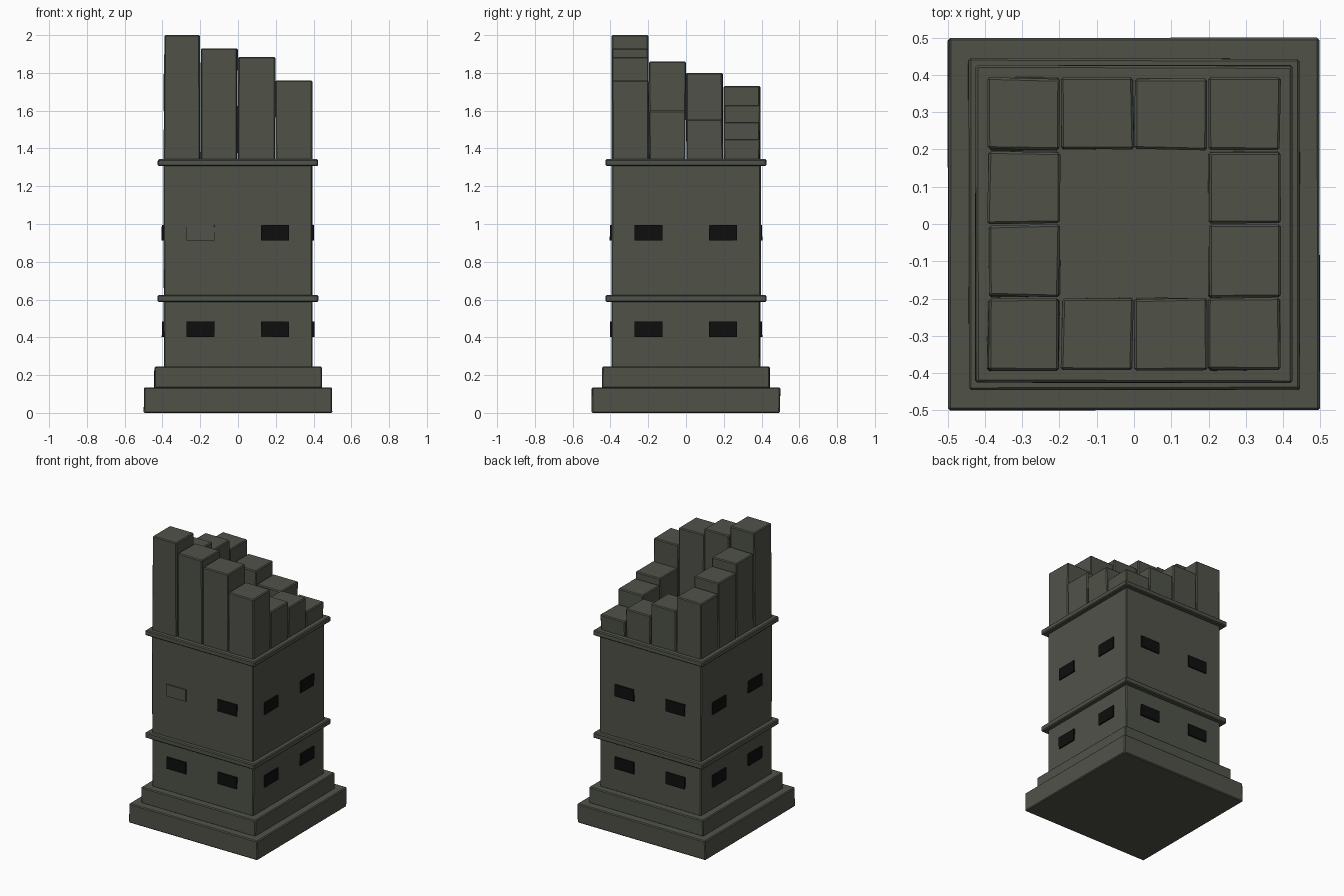
import bpy, bmesh, random
from mathutils import Vector, Matrix

if "Cube" in bpy.data.objects:
    bpy.data.objects.remove(bpy.data.objects["Cube"])

random.seed(4)


def material(name, rgb):
    m = bpy.data.materials.new(name)
    m.diffuse_color = (*rgb, 1)
    m.use_nodes = True
    m.node_tree.nodes["Principled BSDF"].inputs["Base Color"].default_value = m.diffuse_color
    return m


stone = material("dark green grey stone", (0.079, 0.084, 0.066))
black = material("window black", (0.004, 0.0045, 0.004))


def box(name, lo, hi, mat, bevel=0.006, wear=0.002):
    """Axis-aligned block with slightly uneven corners and worn edges."""
    lo, hi = Vector(lo), Vector(hi)
    bm = bmesh.new()
    bmesh.ops.create_cube(bm, size=1)
    for v in bm.verts:
        for i in range(3):
            v.co[i] = (lo[i] + hi[i]) / 2 + v.co[i] * (hi[i] - lo[i])
            if i < 2:
                v.co[i] += random.uniform(-wear, wear)
    me = bpy.data.meshes.new(name)
    bm.to_mesh(me)
    bm.free()
    me.materials.append(mat)
    ob = bpy.data.objects.new(name, me)
    bpy.context.collection.objects.link(ob)
    if bevel:
        mod = ob.modifiers.new("worn edges", 'BEVEL')
        mod.width = bevel
        mod.segments = 1
    return ob


def slab(name, half, z0, z1, **kw):
    return box(name, (-half, -half, z0), (half, half, z1), stone, **kw)


# stepped base, two storeys and their ledges
slab("base_step_lower", 0.498, 0.0, 0.135)
slab("base_step_upper", 0.444, 0.13, 0.245)
slab("lower_storey", 0.394, 0.24, 0.60)
slab("middle_ledge", 0.425, 0.587, 0.625)
slab("upper_storey", 0.394, 0.61, 1.33)
slab("top_ledge", 0.425, 1.307, 1.343)

# ring of broken wall columns, tallest at the front left corner
heights = [
    [2.00, 1.93, 1.885, 1.76],
    [1.86, None, None, 1.60],
    [1.80, None, None, 1.555],
    [1.73, 1.63, 1.54, 1.45],
]
for j, row in enumerate(heights):
    for i, top in enumerate(row):
        if top is None:
            continue
        x, y = -0.2955 + 0.197 * i, -0.2955 + 0.197 * j
        box(f"wall_column_{j}_{i}", (x - 0.096, y - 0.096, 1.335),
            (x + 0.096, y + 0.096, top), stone, wear=0.003)

# two rows of windows on every side; one at the front is bricked up
for side in range(4):
    turn = Matrix.Rotation(side * 1.5707963, 4, 'Z')
    for row, z in enumerate((0.443, 0.953)):
        for col, x in enumerate((-0.199, 0.196)):
            blocked = side == 0 and row == 1 and col == 0
            ob = box(f"{'blocked_' if blocked else ''}window_{side}_{row}_{col}",
                     (x - 0.074, -0.403, z - 0.041), (x + 0.074, -0.39, z + 0.041),
                     stone if blocked else black, bevel=0, wear=0.001)
            ob.data.transform(turn)
